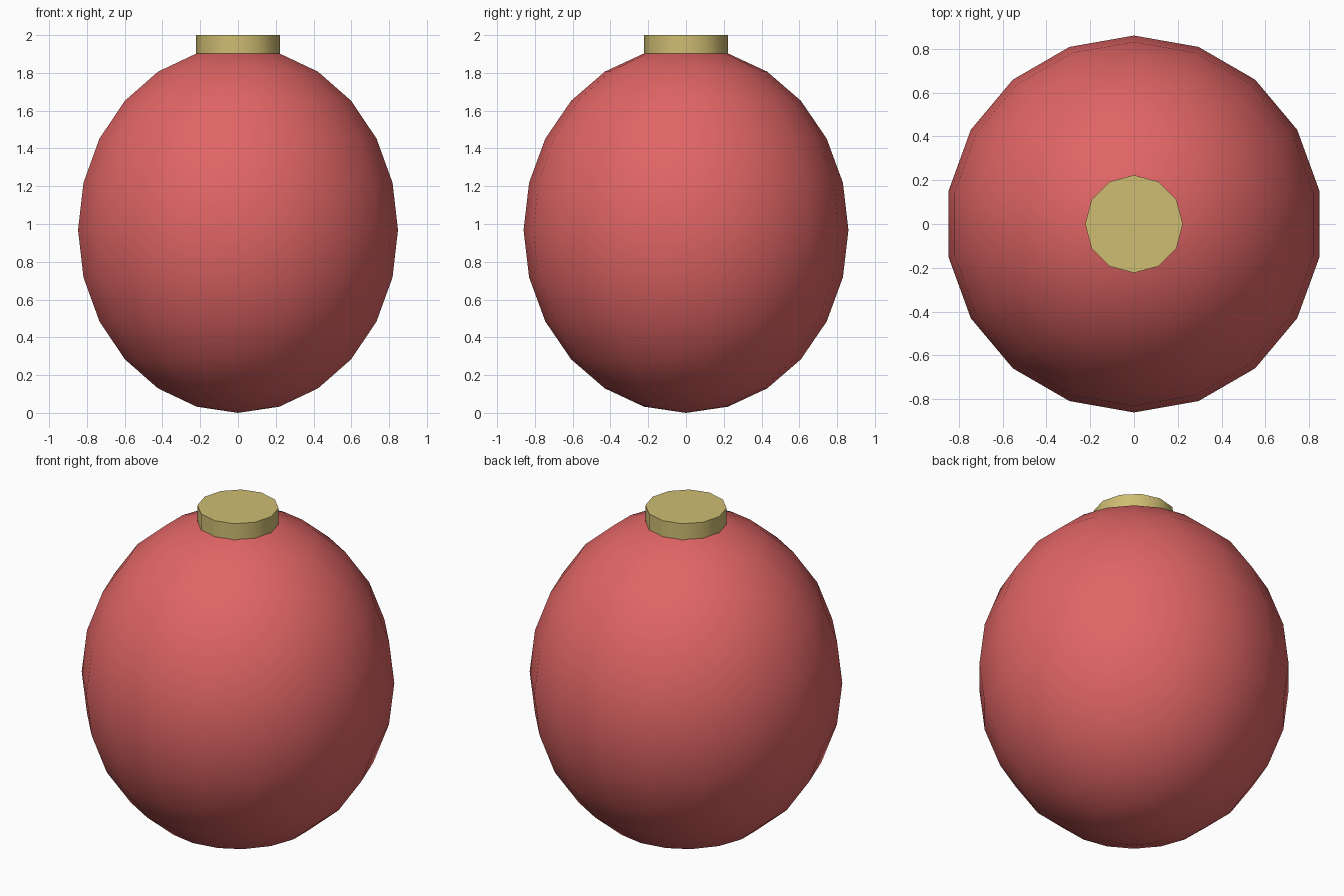
import bpy, bmesh
from math import sin, cos, pi, radians

if "Cube" in bpy.data.objects:
    bpy.data.objects.remove(bpy.data.objects["Cube"])


def colour(name, rgb):
    mat = bpy.data.materials.new(name)
    mat.diffuse_color = (*rgb, 1)
    mat.use_nodes = True
    mat.node_tree.nodes["Principled BSDF"].inputs["Base Color"].default_value = mat.diffuse_color
    return mat


def lathe(name, profile, sides, mat):
    """Revolve (radius, z) points, bottom to top, with a corner on the y axis."""
    bm = bmesh.new()
    rings = []
    for r, z in profile:
        if r < 1e-5:
            rings.append([bm.verts.new((0, 0, z))] * sides)
        else:
            rings.append([bm.verts.new((r * sin(2 * pi * i / sides),
                                        -r * cos(2 * pi * i / sides), z))
                          for i in range(sides)])
    for low, high in zip(rings, rings[1:]):
        for i in range(sides):
            j = (i + 1) % sides
            bm.faces.new(dict.fromkeys((low[i], low[j], high[j], high[i])))
    # close open ends with flat discs
    if profile[0][0] > 1e-5:
        bm.faces.new(rings[0][::-1])
    if profile[-1][0] > 1e-5:
        bm.faces.new(rings[-1])
    bmesh.ops.recalc_face_normals(bm, faces=bm.faces)
    mesh = bpy.data.meshes.new(name)
    bm.to_mesh(mesh)
    bm.free()
    obj = bpy.data.objects.new(name, mesh)
    bpy.context.collection.objects.link(obj)
    mesh.materials.append(mat)
    bpy.ops.object.select_all(action='DESELECT')
    obj.select_set(True)
    bpy.context.view_layer.objects.active = obj
    bpy.ops.object.shade_smooth_by_angle(angle=radians(40))
    return obj


# Slightly tall bauble: 18 segments, 12 rings
ball = [(0.86 * sin(pi * k / 12), 0.968 - 0.968 * cos(pi * k / 12)) for k in range(13)]
lathe("bauble_ball", ball, 18, colour("red", (0.75, 0.13, 0.13)))

# Twelve-sided metal cap
lathe("bauble_cap", [(0.223, 1.895), (0.223, 2.0)], 12, colour("gold", (0.62, 0.51, 0.17)))
